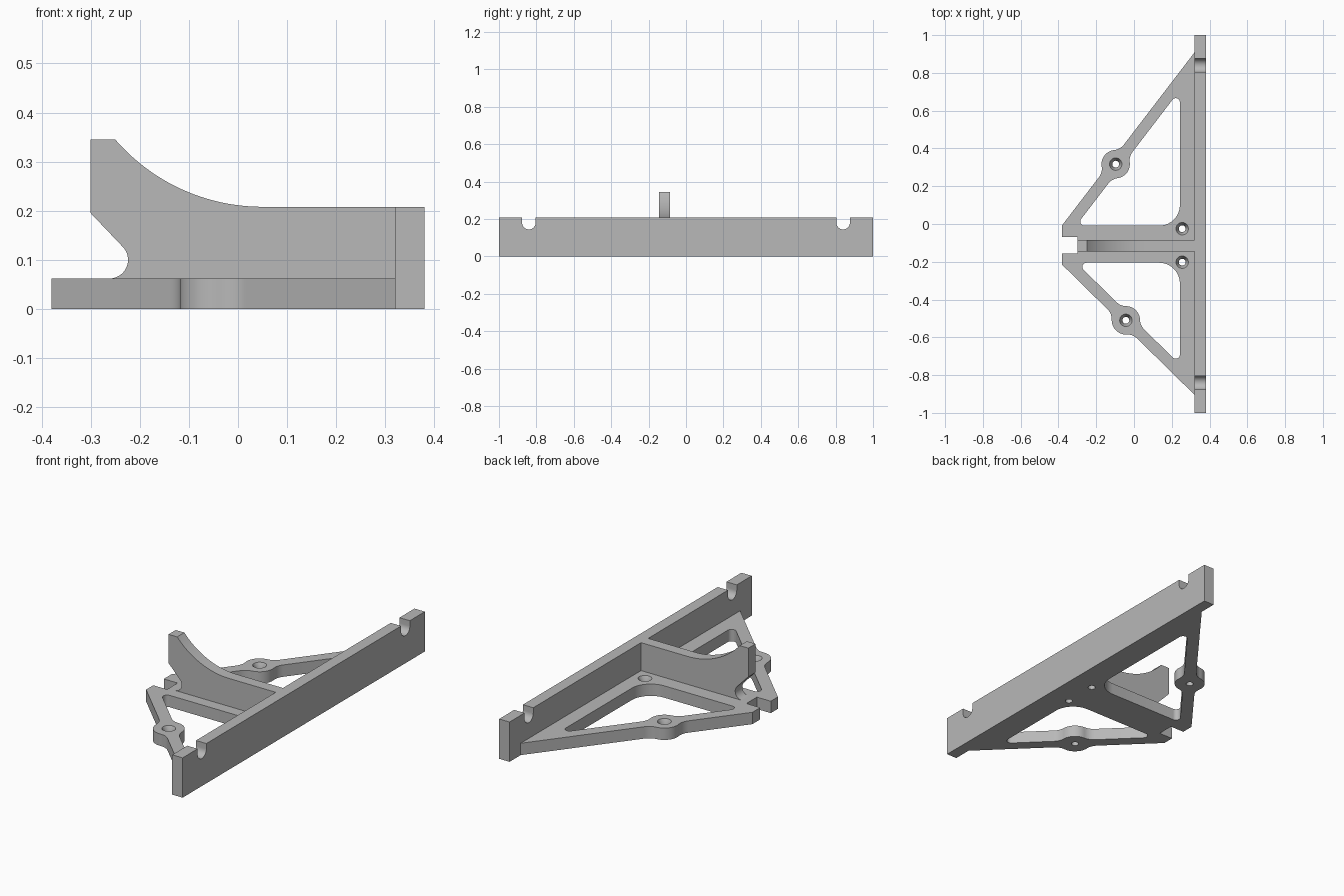
import bpy, bmesh
from math import pi, sin, cos, atan2, sqrt
from mathutils import Vector

if "Cube" in bpy.data.objects:
    bpy.data.objects.remove(bpy.data.objects["Cube"])

grey = bpy.data.materials.new("light_grey")
grey.use_nodes = True
grey.diffuse_color = (0.48, 0.48, 0.48, 1)
grey.node_tree.nodes["Principled BSDF"].inputs["Base Color"].default_value = (0.48, 0.48, 0.48, 1)

PLATE = 0.062      # plate thickness
TOP = 0.208        # wall and rib height
WALL_IN, WALL_OUT = 0.32, 0.38


def arc(cx, cy, r, a0, a1, n=14):
    return [Vector((cx + r * cos(a0 + (a1 - a0) * i / n),
                    cy + r * sin(a0 + (a1 - a0) * i / n))) for i in range(n + 1)]


def corner(prev, p, nxt, r, n=10):
    """Round the corner p with radius r."""
    prev, p, nxt = Vector(prev), Vector(p), Vector(nxt)
    d0, d1 = (prev - p).normalized(), (nxt - p).normalized()
    half = d0.angle(d1) / 2
    c = p + (d0 + d1).normalized() * (r / sin(half))
    t0 = p + d0 * (r * cos(half) / sin(half)) - c
    t1 = p + d1 * (r * cos(half) / sin(half)) - c
    a0 = atan2(t0.y, t0.x)
    turn = (atan2(t1.y, t1.x) - a0 + pi) % (2 * pi) - pi
    return arc(c.x, c.y, r, a0, a0 + turn, n)


def bump(p, q, boss, r=0.075, f=0.075):
    """Round boss swelling out of the line p-q, blended by fillets."""
    p, q, boss = Vector(p), Vector(q), Vector(boss)
    u = (q - p).normalized()
    foot = p + u * (boss - p).dot(u)
    h, v = (foot - boss).length, (foot - boss).normalized()
    a = sqrt((r + f) ** 2 - (f + h) ** 2)
    pts = (arc(-a, f, f, -pi / 2, atan2(-h - f, a))
           + arc(0, -h, r, atan2(f + h, -a), atan2(f + h, a))[1:-1]
           + arc(a, f, f, atan2(-h - f, -a), -pi / 2))
    return [foot + u * w.x + v * w.y for w in pts]


def solid(name, pts, lo, hi, axis="z"):
    """Extrude a 2D profile along an axis."""
    place = {"x": lambda a, b, d: (d, a, b),
             "y": lambda a, b, d: (a, d, b),
             "z": lambda a, b, d: (a, b, d)}[axis]
    bm = bmesh.new()
    face = bm.faces.new([bm.verts.new(place(p[0], p[1], lo)) for p in pts])
    moved = bmesh.ops.extrude_face_region(bm, geom=[face])["geom"]
    bmesh.ops.translate(bm, vec=place(0, 0, hi - lo),
                        verts=[g for g in moved if isinstance(g, bmesh.types.BMVert)])
    bmesh.ops.recalc_face_normals(bm, faces=bm.faces)
    return finish(name, bm)


def finish(name, bm):
    mesh = bpy.data.meshes.new(name)
    bm.to_mesh(mesh)
    bm.free()
    mesh.materials.append(grey)
    obj = bpy.data.objects.new(name, mesh)
    bpy.context.collection.objects.link(obj)
    return obj


def lathe_cutter(x, y):
    """Countersunk screw hole cutter."""
    profile = [(0.018, -0.02), (0.018, 0.032), (0.033, PLATE), (0.033, PLATE + 0.02)]
    bm = bmesh.new()
    rings = [[bm.verts.new((p.x, p.y, z)) for p in arc(x, y, r, 0, 2 * pi, 28)[:-1]]
             for r, z in profile]
    for low, high in zip(rings, rings[1:]):
        for i in range(len(low)):
            j = (i + 1) % len(low)
            bm.faces.new((low[i], low[j], high[j], high[i]))
    bm.faces.new(rings[0][::-1])
    bm.faces.new(rings[-1])
    bmesh.ops.recalc_face_normals(bm, faces=bm.faces)
    return finish("hole_cutter", bm)


def cut(obj, cutter):
    mod = obj.modifiers.new("cut", "BOOLEAN")
    mod.operation, mod.solver, mod.object = "DIFFERENCE", "EXACT", cutter
    bpy.context.view_layer.objects.active = obj
    bpy.ops.object.modifier_apply(modifier=mod.name)
    bpy.data.objects.remove(cutter)


# Base plate with two slanted arms and a front notch
up_tip, up_end, up_boss = (-0.38, -0.006), (WALL_IN, 0.908), (-0.097, 0.317)
low_tip, low_end, low_boss = (-0.38, -0.216), (WALL_IN, -0.904), (-0.043, -0.51)
outline = ([low_tip] + bump(low_tip, low_end, low_boss) + [low_end, up_end]
           + bump(up_end, up_tip, up_boss)
           + [up_tip, (-0.38, -0.07), (-0.30, -0.07), (-0.30, -0.157), (-0.38, -0.157)])
plate = solid("base_plate", outline, 0, PLATE)

# Triangular windows, with the bosses bulging into them
for a, b, c, boss in (((-0.307, -0.009), (0.243, -0.009), (0.243, 0.709), up_boss),
                      ((-0.305, -0.205), (0.243, -0.205), (0.243, -0.744), low_boss)):
    window = (corner(c, a, b, 0.022) + corner(a, b, c, 0.11)
              + corner(b, c, a, 0.022) + bump(c, a, boss))
    cut(plate, solid("window_cutter", window, -0.05, 0.15))

# Countersunk screw holes
for x, y in (up_boss, low_boss, (0.255, -0.025), (0.255, -0.202)):
    cut(plate, lathe_cutter(x, y))

# Long back wall with a U slot near each end
slots = []
for y in (0.84, -0.84):
    slots += ([(y + 0.036, TOP)] + arc(y, 0.18, 0.036, 0, -pi, 18) + [(y - 0.036, TOP)])
wall = solid("back_wall", [(-1, 0), (1, 0), (1, TOP)] + slots + [(-1, TOP)],
             WALL_IN, WALL_OUT, "x")

# Upright rib with swept top and hooked front
R = 0.397
sweep = arc(0.05, TOP + R, R, atan2(0.137 - R, -0.30), -pi / 2, 24)
hook = arc(-0.262, PLATE + 0.038, 0.038, -pi / 2, pi / 4, 16)
rib = solid("centre_rib", [(-0.30, 0.345)] + sweep
            + [(WALL_IN, TOP), (WALL_IN, PLATE)] + hook + [(-0.30, 0.195)],
            -0.145, -0.086, "y")

# Smooth the curved sides, keep edges sharp
for obj in (plate, wall, rib):
    bpy.ops.object.select_all(action="DESELECT")
    obj.select_set(True)
    bpy.context.view_layer.objects.active = obj
    bpy.ops.object.shade_smooth_by_angle(angle=pi / 6)
